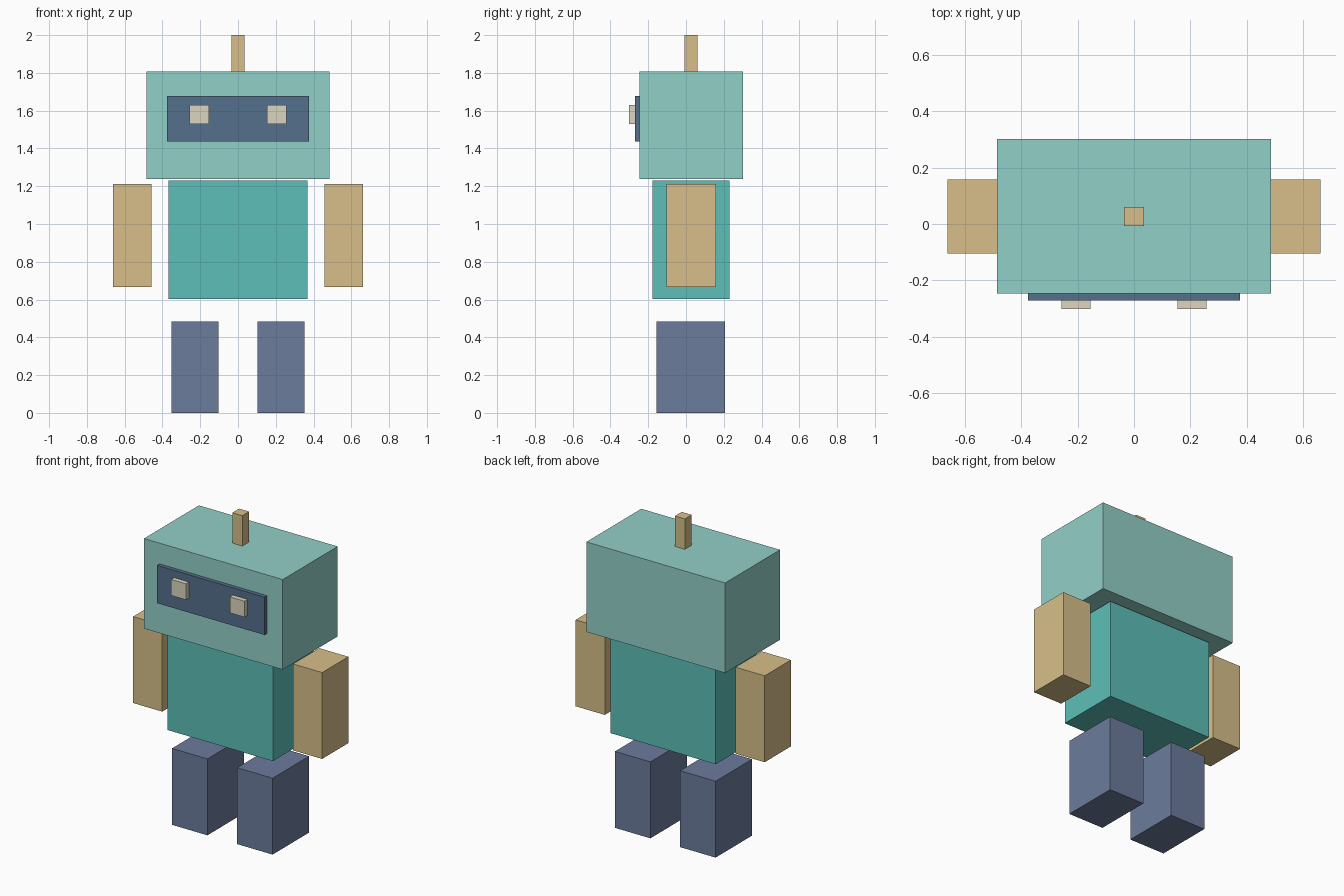
import bpy
import bmesh

if "Cube" in bpy.data.objects:
    bpy.data.objects.remove(bpy.data.objects["Cube"])


def material(name, rgb):
    m = bpy.data.materials.new(name)
    m.diffuse_color = (*rgb, 1.0)
    m.use_nodes = True
    m.node_tree.nodes["Principled BSDF"].inputs["Base Color"].default_value = m.diffuse_color
    return m


pale_teal = material("pale_teal", (0.29, 0.63, 0.58))
teal = material("teal", (0.11, 0.52, 0.48))
tan = material("tan", (0.68, 0.52, 0.25))
slate = material("slate", (0.15, 0.20, 0.33))
navy = material("navy", (0.09, 0.16, 0.26))
cream = material("cream", (0.72, 0.67, 0.52))


def box(name, x, y, z, mat):
    """Axis-aligned box from (min, max) ranges."""
    bm = bmesh.new()
    bmesh.ops.create_cube(bm, size=1.0)
    center = [(r[0] + r[1]) / 2 for r in (x, y, z)]
    size = [r[1] - r[0] for r in (x, y, z)]
    bmesh.ops.scale(bm, vec=size, verts=bm.verts)
    mesh = bpy.data.meshes.new(name)
    bm.to_mesh(mesh)
    bm.free()
    mesh.materials.append(mat)
    obj = bpy.data.objects.new(name, mesh)
    obj.location = center
    bpy.context.collection.objects.link(obj)
    return obj


def pair(name, x, y, z, mat):
    """Matching boxes on both sides of x = 0."""
    box(name + "_left", x, y, z, mat)
    box(name + "_right", (-x[1], -x[0]), y, z, mat)


# Body and head
box("torso", (-0.368, 0.368), (-0.178, 0.229), (0.603, 1.23), teal)
box("head", (-0.485, 0.485), (-0.246, 0.302), (1.239, 1.808), pale_teal)

# Face plate with eyes, and antenna
box("visor", (-0.376, 0.376), (-0.271, -0.246), (1.438, 1.677), navy)
pair("eye", (0.154, 0.257), (-0.301, -0.271), (1.53, 1.631), cream)
box("antenna", (-0.035, 0.035), (-0.007, 0.061), (1.808, 2.0), tan)

# Limbs
pair("arm", (0.457, 0.661), (-0.104, 0.158), (0.667, 1.213), tan)
pair("leg", (0.104, 0.352), (-0.157, 0.207), (0.0, 0.483), slate)
